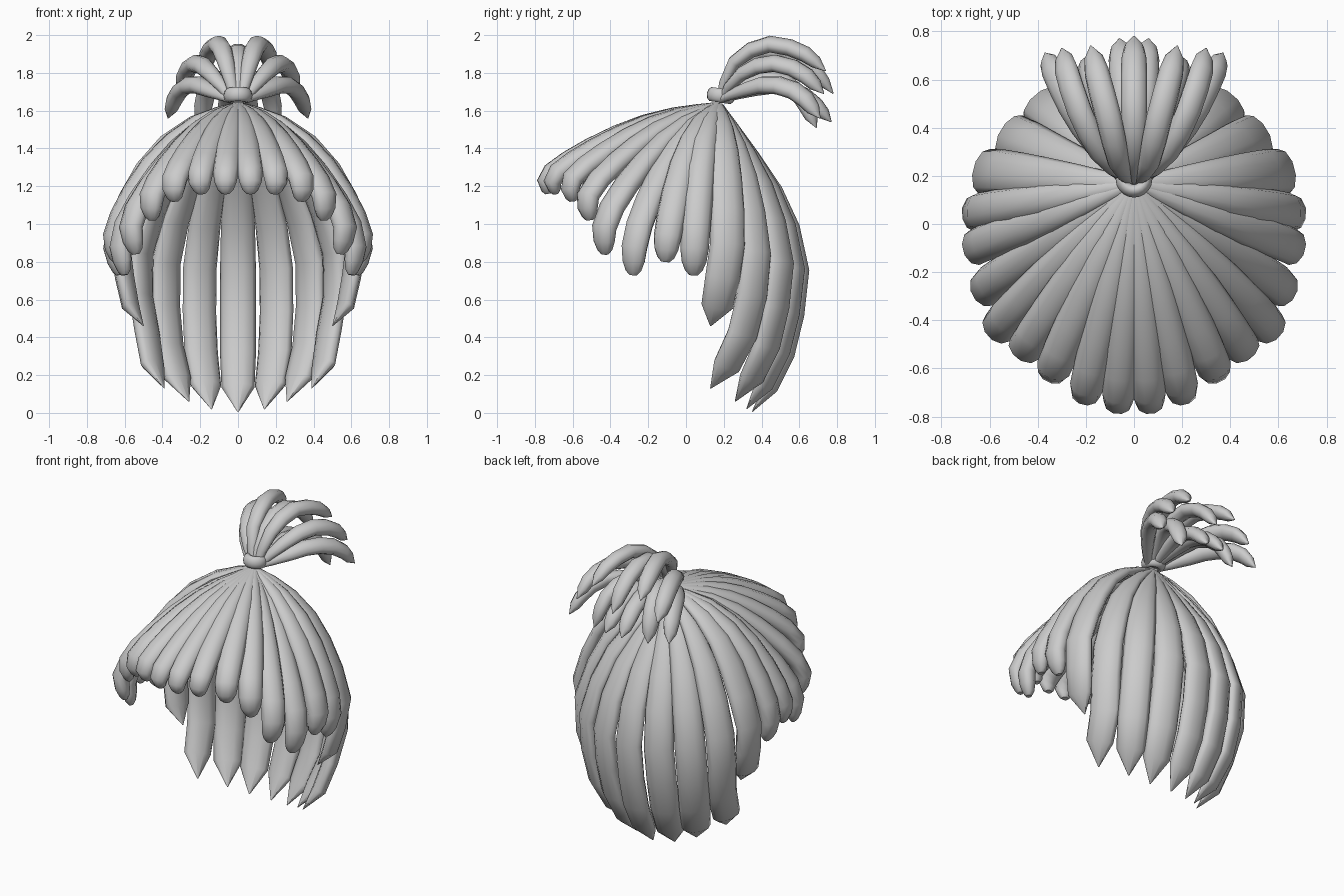
import bpy, bmesh, math
from mathutils import Vector as V

if "Cube" in bpy.data.objects:
    bpy.data.objects.remove(bpy.data.objects["Cube"])

CROWN = V((0, 0.17, 1.63))
# (position along strand, width factor)
ROUND = [(0, .25), (.08, .45), (.2, .66), (.35, .84), (.5, .95), (.65, 1), (.78, 1),
         (.88, .97), (.94, .84), (.98, .6), (1, .3)]
POINTED = [(0, .25), (.08, .45), (.18, .66), (.3, .84), (.42, .95), (.55, 1), (.68, 1),
           (.8, 1), (.91, .92), (1, .03)]
TUFT = [(0, .45), (.12, .6), (.28, .82), (.42, .95), (.56, 1), (.7, 1), (.82, .95),
        (.91, .75), (1, .05)]


def resample(pts, ts):
    """Smooth path through pts, sampled at arc-length fractions ts."""
    p = [pts[0] * 2 - pts[1]] + pts + [pts[-1] * 2 - pts[-2]]
    dense = []
    for i in range(1, len(p) - 2):
        a, b, c, d = p[i - 1:i + 3]
        for k in range(20):
            t = k / 20
            dense.append(.5 * (2 * b + (c - a) * t + (2 * a - 5 * b + 4 * c - d) * t * t
                               + (3 * b - a - 3 * c + d) * t ** 3))
    dense.append(pts[-1])
    acc = [0]
    for a, b in zip(dense, dense[1:]):
        acc.append(acc[-1] + (b - a).length)
    out = []
    for t in ts:
        s = t * acc[-1]
        i = 0
        while i < len(acc) - 2 and acc[i + 1] < s:
            i += 1
        f = (s - acc[i]) / (acc[i + 1] - acc[i])
        out.append(dense[i].lerp(dense[i + 1], f))
    return out


def strand(name, pts, half_w, half_t, profile, centre, sides=10):
    """Flattened tapering lock of hair, its broad side facing away from centre."""
    path = resample(pts, [t for t, _ in profile])
    bm = bmesh.new()
    rings = []
    for i, (c, (_, w)) in enumerate(zip(path, profile)):
        tan = (path[min(i + 1, len(path) - 1)] - path[max(i - 1, 0)]).normalized()
        side = tan.cross(c - centre).normalized()
        nor = side.cross(tan)
        rings.append([bm.verts.new(c + side * half_w * w * math.cos(a) + nor * half_t * w * math.sin(a))
                      for a in (2 * math.pi * k / sides for k in range(sides))])
    for r, q in zip(rings, rings[1:]):
        for k in range(sides):
            m = (k + 1) % sides
            bm.faces.new((r[k], r[m], q[m], q[k]))
    bm.faces.new(rings[0])
    bm.faces.new(rings[-1])
    bmesh.ops.recalc_face_normals(bm, faces=bm.faces)
    for f in bm.faces:
        f.smooth = len(f.verts) == 4
    me = bpy.data.meshes.new(name)
    bm.to_mesh(me)
    bm.free()
    bpy.context.collection.objects.link(bpy.data.objects.new(name, me))


def both_sides(name, pts, *args):
    """Build a lock and, unless it is central, its mirror image."""
    pts = [V(p) for p in pts]
    if pts[-1].x < .001:
        strand(name, pts, *args)
        return
    strand(name + "_right", pts, *args)
    strand(name + "_left", [V((-p.x, p.y, p.z)) for p in pts], *args)


def from_crown(bulge):
    """Points from the crown over the head to the widest point of a lock."""
    b = V(bulge)
    k = min(1, abs(b.y - .15) / .45)
    pts = []
    for r, drop in ((.03, 0), (.38, .11 + (.10 if b.y < 0 else .17) * k), (.72, .41 + .16 * k)):
        p = CROWN.lerp(b, r)
        p.z = CROWN.z + (b.z - CROWN.z) * drop
        pts.append(p)
    return pts + [b]


HEAD = V((0, 0.05, 0.8))

# Fringe and side locks: widest point, tip, half width
short = [((.065, -.725, 1.26), (.065, -.73, 1.16), .07),
         ((.2, -.69, 1.26), (.19, -.69, 1.16), .072),
         ((.335, -.60, 1.24), (.335, -.60, 1.12), .075),
         ((.45, -.51, 1.17), (.455, -.51, 1.02), .075),
         ((.56, -.42, 1.03), (.54, -.43, .84), .076),
         ((.615, -.26, .95), (.60, -.28, .73), .077),
         ((.65, -.09, .98), (.645, -.11, .80), .078),
         ((.655, .05, .95), (.63, .04, .73), .078)]
for i, (b, t, w) in enumerate(short):
    both_sides(f"fringe_lock_{i + 1}", from_crown(b) + [t], w, .055, ROUND, HEAD)

# Long back locks: widest point, lower point, tip
back = [((.62, .22, .90), (.58, .18, .65), (.50, .13, .46)),
        ((.52, .37, .80), (.48, .30, .42), (.39, .13, .13)),
        ((.38, .50, .80), (.37, .44, .40), (.26, .26, .06)),
        ((.20, .575, .80), (.20, .52, .40), (.14, .32, .02)),
        ((0, .605, .80), (0, .555, .40), (0, .35, .005))]
for i, (b, l, t) in enumerate(back):
    low = V(l).lerp(V(t), .6) + V((l[0], l[1], 0)).normalized() * .03
    both_sides(f"back_lock_{i + 1}", from_crown(b) + [V(l), low, V(t)], .095, .048, POINTED, HEAD)

# Ponytail locks: rise, peak, far point, tip
tail = [((.06, .24, 1.84), (.10, .42, 1.95), (.15, .61, 1.91), (.18, .74, 1.81)),
        ((.12, .26, 1.77), (.21, .43, 1.85), (.27, .60, 1.81), (.30, .73, 1.69)),
        ((.13, .28, 1.70), (.24, .44, 1.74), (.32, .60, 1.69), (.37, .71, 1.56)),
        ((.07, .30, 1.73), (.12, .46, 1.77), (.17, .60, 1.69), (.20, .69, 1.51)),
        ((0, .25, 1.82), (0, .44, 1.92), (0, .64, 1.85), (0, .78, 1.69)),
        ((.02, .32, 1.70), (.04, .48, 1.73), (.05, .64, 1.67), (.06, .77, 1.54))]
for i, p in enumerate(tail):
    start = (p[0][0] * .25, .18 + .015 * (i % 2), 1.66)
    both_sides(f"ponytail_lock_{i + 1}", [start, *p], .055, .044, TUFT, V((0, .45, 1.45)))

# Hair tie
bpy.ops.mesh.primitive_torus_add(location=(0, .185, 1.68), rotation=(-.15, 0, 0), major_radius=.048,
                                 minor_radius=.028, major_segments=20, minor_segments=10)
bpy.context.object.name = "hair_tie"
bpy.context.object.scale.z = 1.4
bpy.ops.object.shade_smooth()
